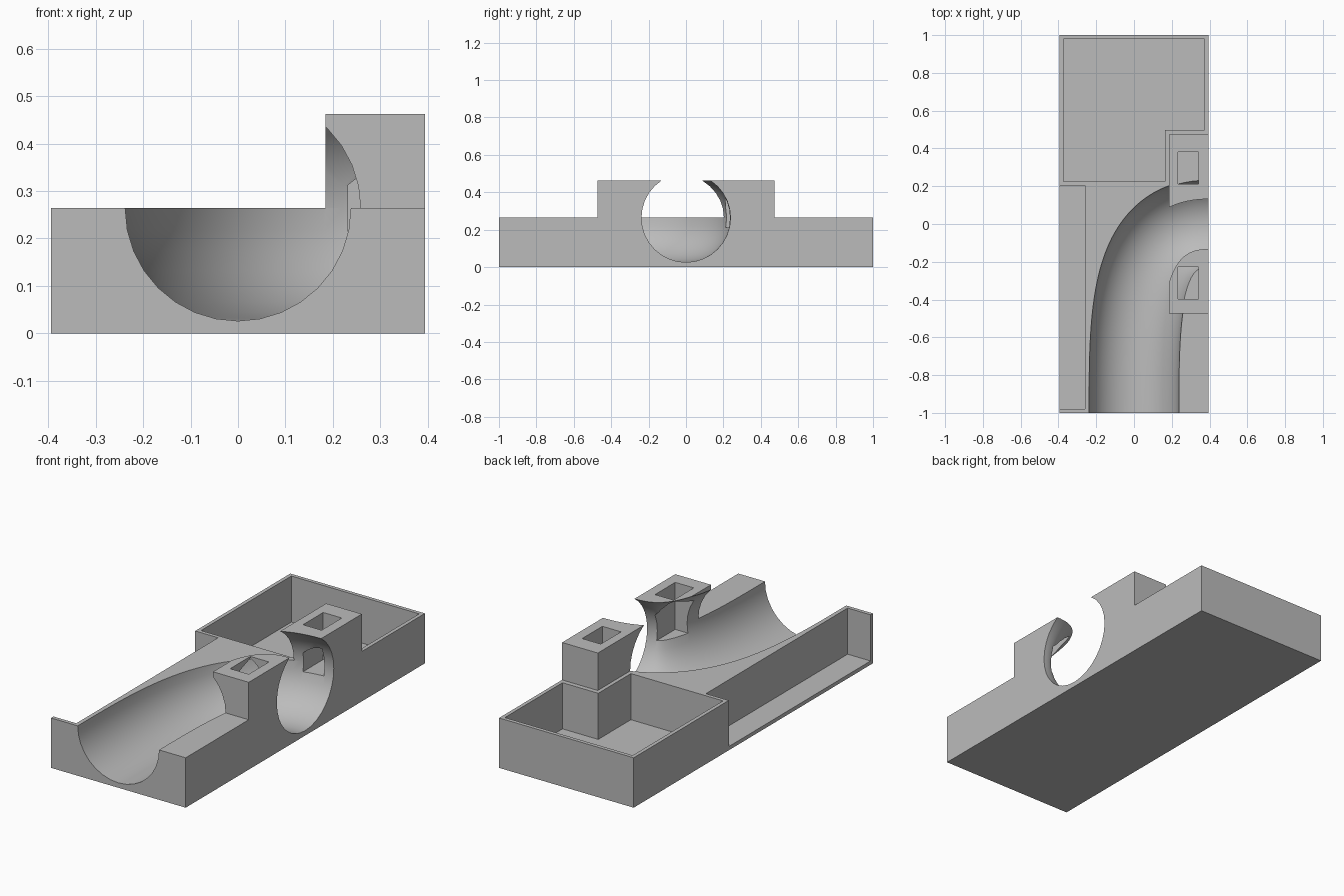
import bpy
import bmesh
from math import radians

W, L, LOW, HIGH = 0.394, 1.0, 0.264, 0.462   # half width, half length, two heights
RADIUS = 0.238

if "Cube" in bpy.data.objects:
    bpy.data.objects.remove(bpy.data.objects["Cube"], do_unlink=True)

grey = bpy.data.materials.new("plain grey")
grey.use_nodes = True
colour = (0.5, 0.5, 0.5, 1)
grey.diffuse_color = colour
grey.node_tree.nodes["Principled BSDF"].inputs["Base Color"].default_value = colour


def prism(name, outline, z0, z1):
    """Extrude a plan outline from z0 to z1."""
    bm = bmesh.new()
    face = bm.faces.new([bm.verts.new((x, y, z0)) for x, y in outline])
    top = bmesh.ops.extrude_face_region(bm, geom=[face])["geom"]
    verts = [v for v in top if isinstance(v, bmesh.types.BMVert)]
    bmesh.ops.translate(bm, verts=verts, vec=(0, 0, z1 - z0))
    bmesh.ops.recalc_face_normals(bm, faces=bm.faces)
    mesh = bpy.data.meshes.new(name)
    bm.to_mesh(mesh)
    bm.free()
    ob = bpy.data.objects.new(name, mesh)
    bpy.context.collection.objects.link(ob)
    mesh.materials.append(grey)
    return ob


def box(name, x0, x1, y0, y1, z0, z1):
    return prism(name, [(x0, y0), (x1, y0), (x1, y1), (x0, y1)], z0, z1)


def activate(ob):
    bpy.ops.object.select_all(action="DESELECT")
    ob.select_set(True)
    bpy.context.view_layer.objects.active = ob


def bent_tube(name):
    """Round bar along the bend, running out past both openings."""
    curve = bpy.data.curves.new(name, "CURVE")
    curve.dimensions = "3D"
    curve.bevel_depth = RADIUS
    curve.bevel_resolution = 14
    curve.resolution_u = 40
    curve.use_fill_caps = True
    spline = curve.splines.new("BEZIER")
    path = [  # point, handle before, handle after
        ((0, -1.3), (0, -1.4), (0, -1.2)),
        ((0, -L), (0, -1.1), (0, -0.48)),
        ((W, 0), (0, 0), (0.5, 0)),
        ((0.7, 0), (0.6, 0), (0.8, 0)),
    ]
    spline.bezier_points.add(len(path) - 1)
    for p, (co, before, after) in zip(spline.bezier_points, path):
        p.handle_left_type = p.handle_right_type = "FREE"
        p.co, p.handle_left, p.handle_right = [(*q, LOW) for q in (co, before, after)]
    ob = bpy.data.objects.new(name, curve)
    bpy.context.collection.objects.link(ob)
    activate(ob)
    bpy.ops.object.convert(target="MESH")
    ob = bpy.context.view_layer.objects.active
    # weld the caps to the wall so the cutter is closed
    bm = bmesh.new()
    bm.from_mesh(ob.data)
    bmesh.ops.remove_doubles(bm, verts=bm.verts, dist=0.00001)
    bmesh.ops.recalc_face_normals(bm, faces=bm.faces)
    bm.to_mesh(ob.data)
    bm.free()
    ob.data.materials.clear()
    ob.data.materials.append(grey)
    return ob


block = box("channel_block", -W, W, -L, L, 0, HIGH)

# Everything to remove from the solid block
cutters = [
    # leaves one raised bridge on the left-hand edge
    prism("upper_cut", [(-1, -2), (1, -2), (1, -0.473), (0.185, -0.473),
                        (0.185, 0.473), (1, 0.473), (1, 2), (-1, 2)], LOW, 1),
    bent_tube("channel_cut"),
    # back tray, stepped around the bridge
    prism("back_tray_cut", [(-0.374, 0.225), (0.165, 0.225), (0.165, 0.498),
                            (0.374, 0.498), (0.374, 0.98), (-0.374, 0.98)], 0.02, 0.4),
    # side tray, open on its outer side
    box("side_tray_cut", -0.6, -0.26, -0.98, 0.205, 0.02, 0.4),
    # square sockets in both bridge posts
    box("front_socket_cut", 0.232, 0.341, -0.397, -0.228, 0.213, 0.6),
    box("back_socket_cut", 0.232, 0.341, 0.212, 0.381, 0.213, 0.6),
]

for cutter in cutters:
    cutter.hide_render = True
    mod = block.modifiers.new(cutter.name, "BOOLEAN")
    mod.operation = "DIFFERENCE"
    mod.solver = "EXACT"
    mod.object = cutter
    activate(block)
    bpy.ops.object.modifier_apply(modifier=mod.name)
    bpy.data.objects.remove(cutter, do_unlink=True)

activate(block)
bpy.ops.object.shade_smooth_by_angle(angle=radians(30))
